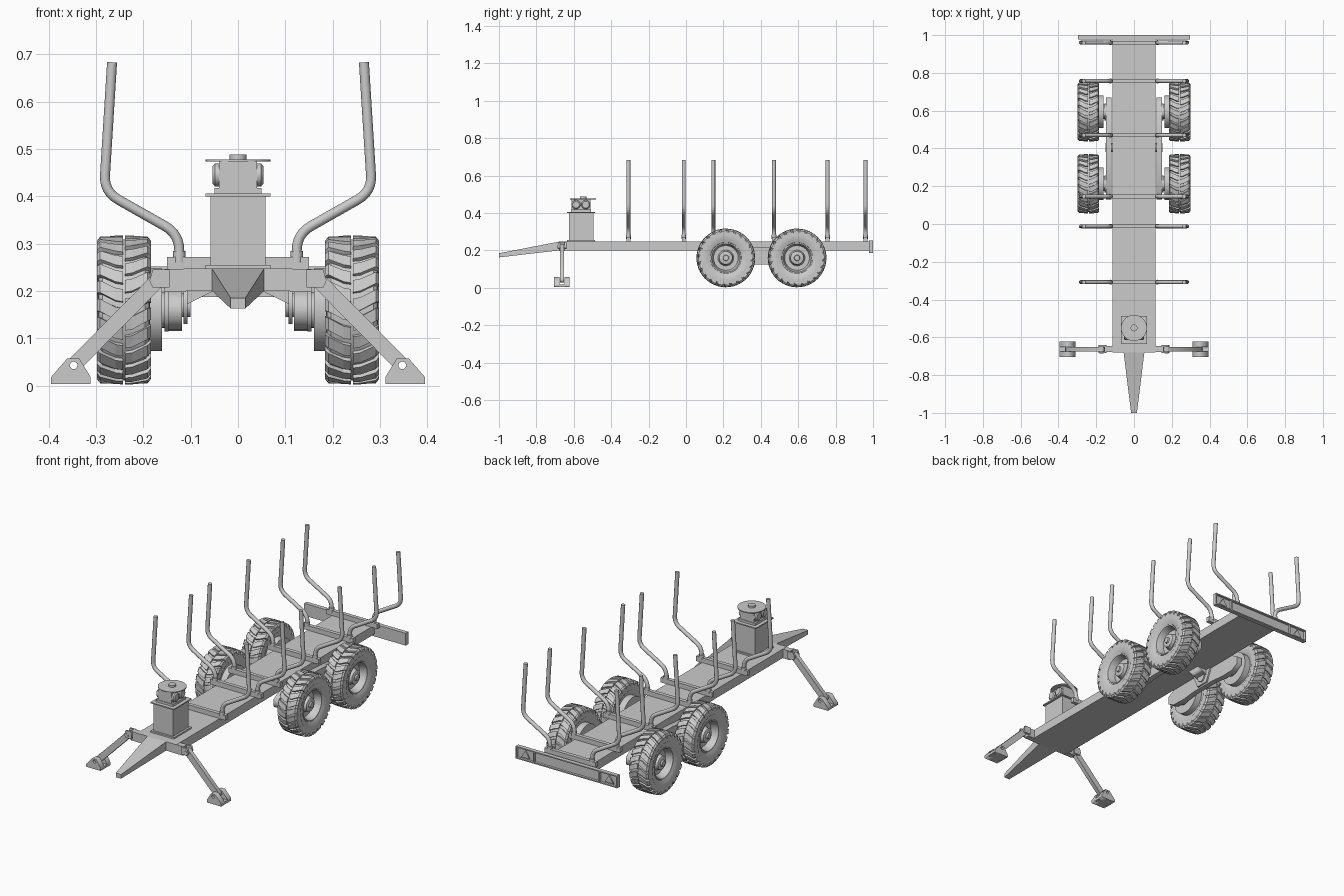
import bpy, bmesh, math
from mathutils import Vector

if "Cube" in bpy.data.objects:
    bpy.data.objects.remove(bpy.data.objects["Cube"])

grey = bpy.data.materials.new("plain grey")
grey.use_nodes = True
grey.diffuse_color = (0.6, 0.6, 0.6, 1)
grey.node_tree.nodes["Principled BSDF"].inputs["Base Color"].default_value = (0.6, 0.6, 0.6, 1)


def finish(name, bm, smooth=False):
    bmesh.ops.recalc_face_normals(bm, faces=bm.faces)
    me = bpy.data.meshes.new(name)
    bm.to_mesh(me)
    bm.free()
    me.materials.append(grey)
    ob = bpy.data.objects.new(name, me)
    bpy.context.collection.objects.link(ob)
    if smooth:
        bpy.ops.object.select_all(action='DESELECT')
        ob.select_set(True)
        bpy.context.view_layer.objects.active = ob
        bpy.ops.object.shade_smooth_by_angle(angle=math.radians(35))
    return ob


def box(name, x, y, z):
    bm = bmesh.new()
    bmesh.ops.create_cube(bm, size=1)
    for v in bm.verts:
        v.co = [r[0] + (c + 0.5) * (r[1] - r[0]) for c, r in zip(v.co, (x, y, z))]
    return finish(name, bm)


def lathe(name, profile, centre, axis, steps=40):
    """Spin (along, radius) points about the x or z axis."""
    bm = bmesh.new()
    rings = []
    for i in range(steps):
        a = math.tau * i / steps
        ring = []
        for t, r in profile:
            p = (t, r * math.cos(a), r * math.sin(a)) if axis == 'X' else (r * math.cos(a), r * math.sin(a), t)
            ring.append(bm.verts.new(Vector(centre) + Vector(p)))
        rings.append(ring)
    for i in range(steps):
        a, b = rings[i], rings[(i + 1) % steps]
        for j in range(len(profile) - 1):
            bm.faces.new((a[j], a[j + 1], b[j + 1], b[j]))
    bmesh.ops.remove_doubles(bm, verts=bm.verts, dist=0.00001)
    return finish(name, bm, True)


def cylinder(name, centre, axis, radius, t0, t1):
    return lathe(name, [(t0, 0), (t0, radius), (t1, radius), (t1, 0)], centre, axis, 28)


def plate(name, outline, lo, hi, plane='XZ', hole=None):
    """Extrude an outline, optionally pierced by a round hole (u, v, radius)."""
    cu = bpy.data.curves.new(name, 'CURVE')
    cu.dimensions, cu.fill_mode, cu.extrude = '2D', 'BOTH', (hi - lo) / 2
    loops = [outline]
    if hole:
        u, v, r = hole
        loops.append([(u + r * math.cos(math.tau * k / 16), v + r * math.sin(math.tau * k / 16)) for k in range(16)])
    for pts in loops:
        sp = cu.splines.new('POLY')
        sp.points.add(len(pts) - 1)
        sp.use_cyclic_u = True
        for p, (u, v) in zip(sp.points, pts):
            p.co = (u, v, 0, 1)
    tmp = bpy.data.objects.new(name, cu)
    me = tmp.to_mesh()
    bm = bmesh.new()
    bm.from_mesh(me)
    tmp.to_mesh_clear()
    bpy.data.objects.remove(tmp)
    bpy.data.curves.remove(cu)
    bmesh.ops.remove_doubles(bm, verts=bm.verts, dist=0.00001)
    mid = (lo + hi) / 2
    for v in bm.verts:
        u, w, d = v.co
        v.co = (u, mid + d, w) if plane == 'XZ' else (mid + d, u, w)
    return finish(name, bm)


def tube(name, path, y, radius, sides=12):
    """Sweep a round section along an (x, z) path with rounded corners."""
    pts = [Vector(path[0])]
    for a, b, c in zip(path, path[1:], path[2:]):
        a, b, c = Vector(a), Vector(b), Vector(c)
        p, q = b + (a - b).normalized() * 0.035, b + (c - b).normalized() * 0.035
        pts += [(1 - t) ** 2 * p + 2 * t * (1 - t) * b + t * t * q for t in (k / 6 for k in range(7))]
    pts.append(Vector(path[-1]))
    bm = bmesh.new()
    rings = []
    for i, p in enumerate(pts):
        d = (pts[min(i + 1, len(pts) - 1)] - pts[max(i - 1, 0)]).normalized()
        ring = []
        for k in range(sides):
            a = math.tau * k / sides
            s = radius * math.cos(a)
            ring.append(bm.verts.new((p.x - d.y * s, y + radius * math.sin(a), p.y + d.x * s)))
        rings.append(ring)
    for a, b in zip(rings, rings[1:]):
        for k in range(sides):
            n = (k + 1) % sides
            bm.faces.new((a[k], a[n], b[n], b[k]))
    bm.faces.new(rings[0])
    bm.faces.new(rings[-1])
    return finish(name, bm, True)


# Tyre blocks: skewed lugs wrapping over both shoulders
def tread(name, centre, count=24):
    bm = bmesh.new()
    pitch = math.tau / count
    path = [(0.002, 0, 0.157), (0.018, 0.02, 0.157), (0.05, 0.13, 0.155), (0.057, 0.14, 0.146), (0.057, 0.14, 0.128)]
    for side in (-1, 1):
        for n in range(count):
            base = pitch * (n + 0.25 * side)
            rows = []
            for x, skew, r in path:
                row = []
                for edge, rad in ((-0.33, r), (0.33, r), (0.36, r - 0.014), (-0.36, r - 0.014)):
                    a = base + skew + edge * pitch
                    row.append(bm.verts.new(Vector(centre) + Vector((side * x, -rad * math.cos(a), rad * math.sin(a)))))
                rows.append(row)
            for a, b in zip(rows, rows[1:]):
                for k in range(4):
                    m = (k + 1) % 4
                    bm.faces.new((a[k], a[m], b[m], b[k]))
            bm.faces.new(rows[0])
            bm.faces.new(rows[-1])
    return finish(name, bm)


# Deck and tapered drawbar
box("deck", (-0.115, 0.115), (-0.68, 0.98), (0.2, 0.247))
drawbar = box("drawbar", (-0.055, 0.055), (-1, -0.68), (0.2, 0.247))
for v in drawbar.data.vertices:
    if v.co.y < -0.9:
        v.co.x *= 0.28
        v.co.z = 0.185 if v.co.z > 0.22 else 0.163

# Bolsters with bent stakes
for n, y in enumerate((-0.308, -0.012, 0.146, 0.47, 0.757, 0.96), 1):
    box(f"bolster_{n}", (-0.15, 0.15), (y - 0.01, y + 0.01), (0.246, 0.272))
    for side, word in ((-1, "right"), (1, "left")):
        path = [(0.124, 0.25), (0.124, 0.32), (0.283, 0.41), (0.266, 0.683)]
        tube(f"stake_{word}_{n}", [(side * x, z) for x, z in path], y, 0.0105)
        cylinder(f"stake_socket_{word}_{n}", (side * 0.124, y, 0), 'Z', 0.013, 0.26, 0.285)

# Rear bumper: framed board with sunken panels and warning triangles
box("rear_bumper", (-0.297, 0.297), (0.978, 0.988), (0.187, 0.252))
for z in (0.187, 0.246):
    box("bumper_rail", (-0.297, 0.297), (0.987, 1), (z, z + 0.006))
for x in (-0.297, -0.195, 0.189, 0.291):
    box("bumper_post", (x, x + 0.006), (0.987, 1), (0.187, 0.252))
for side in (-1, 1):
    plate("bumper_triangle", [(side * 0.22, 0.2), (side * 0.27, 0.2), (side * 0.245, 0.24)], 0.987, 0.994)

# Crane pedestal
box("pedestal_foot", (-0.069, 0.069), (-0.635, -0.487), (0.246, 0.255))
box("pedestal_column", (-0.058, 0.058), (-0.625, -0.495), (0.25, 0.4))
box("pedestal_cap", (-0.069, 0.069), (-0.635, -0.487), (0.4, 0.406))
box("slew_base", (-0.05, 0.05), (-0.615, -0.507), (0.405, 0.418))
box("slew_body", (-0.04, 0.04), (-0.612, -0.51), (0.417, 0.475))
for side in (-1, 1):
    for y in (-0.588, -0.536):
        lathe("slew_cylinder", [(side * t, r) for t, r in ((0.03, 0), (0.03, 0.024), (0.049, 0.024), (0.054, 0.018), (0.054, 0))],
              (0, y, 0.445), 'X', 24)
cylinder("slew_disc", (0, -0.55, 0), 'Z', 0.069, 0.473, 0.478)
cylinder("slew_hub", (0, -0.55, 0), 'Z', 0.018, 0.477, 0.488)

for side, word in ((-1, "right"), (1, "left")):
    def span(a, b):
        return sorted((side * a, side * b))

    def flip(pts):
        return [(side * u, v) for u, v in pts]

    # Folding support leg
    box(f"leg_bracket_{word}", span(0.11, 0.155), (-0.677, -0.647), (0.198, 0.246))
    for y in (-0.684, -0.65):
        plate(f"leg_clevis_{word}", flip([(0.145, 0.207), (0.18, 0.207), (0.187, 0.222), (0.18, 0.245), (0.145, 0.245)]), y, y + 0.01)
    a, b = Vector((0.172, 0.22)), Vector((0.347, 0.043))
    d = (b - a).normalized()
    w = Vector((-d.y, d.x)) * 0.016
    arm = [a - w, a - d * 0.014 - w * 0.5, a - d * 0.014 + w * 0.5, a + w, b + w, b + d * 0.014 + w * 0.5, b + d * 0.014 - w * 0.5, b - w]
    plate(f"leg_arm_{word}", flip(arm), -0.674, -0.652, hole=(side * 0.347, 0.043, 0.008))
    bm = bmesh.new()
    bmesh.ops.create_cone(bm, cap_ends=True, segments=16, radius1=0.01, radius2=0.01, depth=0.046)
    for v in bm.verts:
        v.co = (side * 0.172 + v.co.x, -0.663 + v.co.z, 0.22 + v.co.y)
    finish(f"leg_pin_{word}", bm, True)
    foot = flip([(0.311, 0.004), (0.395, 0.004), (0.395, 0.018), (0.361, 0.057), (0.335, 0.057), (0.311, 0.018)])
    for y0, y1 in ((-0.705, -0.676), (-0.65, -0.622)):
        plate(f"foot_cheek_{word}", foot, y0, y1, hole=(side * 0.347, 0.043, 0.008))
    box(f"foot_sole_{word}", span(0.311, 0.395), (-0.705, -0.622), (0.004, 0.018))

    # Bogie beam, pivot plate and gusset
    beam = [(0.13, 0.14), (0.17, 0.118), (0.25, 0.116), (0.32, 0.124), (0.48, 0.124), (0.55, 0.116), (0.63, 0.118), (0.67, 0.14),
            (0.67, 0.18), (0.63, 0.203), (0.46, 0.215), (0.34, 0.215), (0.17, 0.203), (0.13, 0.18)]
    plate(f"bogie_beam_{word}", beam, *span(0.118, 0.147), plane='YZ')
    plate(f"pivot_plate_{word}", [(0.34, 0.2), (0.37, 0.13), (0.44, 0.13), (0.47, 0.2)], *span(0.107, 0.115), plane='YZ')
    plate(f"pivot_gusset_{word}", flip([(0.108, 0.201), (0.05, 0.201), (0.108, 0.172)]), 0.37, 0.44)
    cylinder(f"bogie_pivot_{word}", (0, 0.405, 0.17), 'X', 0.025, *span(0.1, 0.152))

    # Wheels with tread, dished rim, hub and brake drum
    for y, place in ((0.213, "front"), (0.594, "rear")):
        tag = f"{place}_{word}"
        c = (side * 0.241, y, 0.16)
        tyre = [(-0.035, 0.078), (-0.045, 0.083), (-0.052, 0.1), (-0.055, 0.125), (-0.053, 0.14), (-0.045, 0.147), (0, 0.149),
                (0.045, 0.147), (0.053, 0.14), (0.055, 0.125), (0.052, 0.1), (0.045, 0.083), (0.035, 0.078)]
        lathe(f"tyre_{tag}", tyre, c, 'X', 64)
        tread(f"tread_{tag}", c)
        rim = [(-0.045, 0), (-0.045, 0.082), (0.046, 0.082), (0.046, 0.076), (0.03, 0.07), (0.008, 0.066), (0.008, 0.042),
               (0.016, 0.038), (0.034, 0.035), (0.037, 0.03), (0.037, 0.016), (0.045, 0.014), (0.045, 0)]
        lathe(f"rim_{tag}", flip(rim), c, 'X', 48)
        cylinder(f"brake_drum_{tag}", (0, y, 0.16), 'X', 0.087, *span(0.161, 0.2))
        cylinder(f"axle_flange_{tag}", (0, y, 0.16), 'X', 0.045, *span(0.147, 0.155))
        cylinder(f"axle_{tag}", (0, y, 0.16), 'X', 0.038, *span(0.12, 0.165))
